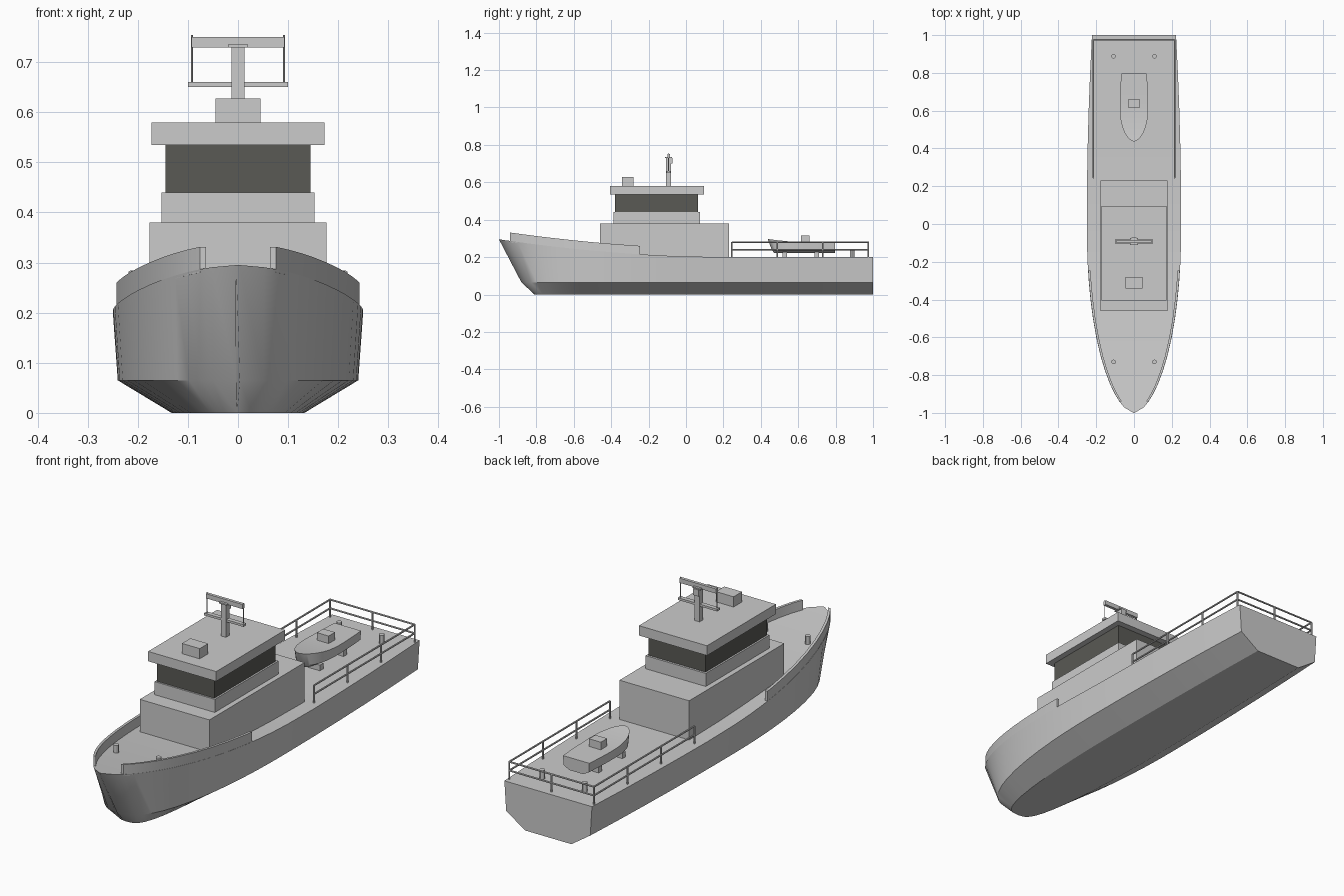
import bpy, bmesh, math
from mathutils import Vector

if "Cube" in bpy.data.objects:
    bpy.data.objects.remove(bpy.data.objects["Cube"])


def make(name, bm, smooth=False):
    bmesh.ops.recalc_face_normals(bm, faces=bm.faces)
    me = bpy.data.meshes.new(name)
    bm.to_mesh(me)
    bm.free()
    ob = bpy.data.objects.new(name, me)
    bpy.context.collection.objects.link(ob)
    if smooth:
        bpy.ops.object.select_all(action='DESELECT')
        ob.select_set(True)
        bpy.context.view_layer.objects.active = ob
        bpy.ops.object.shade_smooth_by_angle(angle=math.radians(30))
    return ob


def box(name, x, y, z):
    """Box from (min, max) pairs."""
    bm = bmesh.new()
    bmesh.ops.create_cube(bm, size=1)
    for v in bm.verts:
        v.co = [r[0] + (c + 0.5) * (r[1] - r[0]) for c, r in zip(v.co, (x, y, z))]
    return make(name, bm)


def rod(name, a, b, r, sides=8):
    a, b = Vector(a), Vector(b)
    bm = bmesh.new()
    bmesh.ops.create_cone(bm, cap_ends=True, segments=sides, radius1=r, radius2=r, depth=(b - a).length)
    bm.transform((b - a).to_track_quat('Z', 'Y').to_matrix().to_4x4())
    bmesh.ops.translate(bm, verts=bm.verts, vec=(a + b) / 2)
    return make(name, bm, True)


def loft(name, rings):
    """Skin closed rings and cap both ends."""
    bm = bmesh.new()
    vs = [[bm.verts.new(p) for p in ring] for ring in rings]
    n = len(vs[0])
    for r0, r1 in zip(vs, vs[1:]):
        for i in range(n):
            bm.faces.new((r0[i], r0[(i + 1) % n], r1[(i + 1) % n], r1[i]))
    bm.faces.new(vs[0])
    bm.faces.new(vs[-1])
    return make(name, bm, True)


def plan(t):
    """Relative half width, bow t=-1 to stern t=1."""
    if t > 0:
        return 1 - 0.11 * t * t
    return max(0.015, (1 - (-t) ** 2.2) ** 0.57)


def sheer(t):
    return max(0, (0.2 - t) / 1.2) ** 1.86


STATIONS = [-1, -.97, -.94, -.9, -.85, -.78, -.7, -.6, -.5, -.4, -.3, -.2, -.1, 0, .2, .4, .6, .8, 1]


def boat_body(name, yc, half_len, half_w, deck, rise, chine, keel):
    # each level: rake at the bow, width ratio, height
    rings = []
    for t in STATIONS:
        levels = [(0, 1, deck + rise * sheer(t)), (.12, .96, chine), (.19, .53, keel)]
        side = [(half_w * k * plan(t), yc + half_len * (t + rake * max(0, -t) ** 5), z)
                for rake, k, z in levels]
        rings.append(side + [(-x, y, z) for x, y, z in reversed(side)])
    return loft(name, rings)


# hull
boat_body("hull", 0, 1, .25, .2, .095, .065, 0)

# bow bulwarks
for s, label in ((1, "right"), (-1, "left")):
    rings = []
    for t in [t for t in STATIONS if -.95 < t < -.25] + [-.245]:
        w, z = .25 * plan(t) - .001, .2 + .095 * sheer(t)
        rings.append([(s * w, t, z - .006), (s * w, t, z + .045),
                      (s * (w - .012), t, z + .045), (s * (w - .012), t, z - .006)])
    loft("bulwark_" + label, rings)

# superstructure
box("deckhouse", (-.177, .177), (-.46, .23), (.19, .38))
box("bridge_base", (-.153, .153), (-.387, .075), (.38, .44))
windows = box("bridge_windows", (-.145, .145), (-.379, .065), (.44, .535))
glass = bpy.data.materials.new("dark_glass")
glass.diffuse_color = (.1, .1, .09, 1)
glass.use_nodes = True
glass.node_tree.nodes["Principled BSDF"].inputs["Base Color"].default_value = glass.diffuse_color
windows.data.materials.append(glass)
box("bridge_roof", (-.173, .173), (-.405, .095), (.535, .58))
box("roof_locker", (-.045, .045), (-.342, -.281), (.58, .627))

# mast and radar
my = -.093
box("mast", (-.013, .013), (my - .013, my + .013), (.58, .73))
box("radar_pedestal", (-.013, .013), (my, my + .022), (.70, .73))
box("mast_cap", (-.02, .02), (my - .018, my + .018), (.729, .735))
box("radar_bar", (-.093, .093), (my - .007, my + .007), (.729, .75))
box("mast_crossbar", (-.1, .1), (my - .01, my + .01), (.65, .66))
for s in (-1, 1):
    rod("antenna", (s * .092, my, .655), (s * .092, my, .754), .002)

# work boat on its cradles
boat_body("work_boat", .617, .18, .075, .28, .017, .238, .222)
box("work_boat_console", (-.03, .03), (.615, .661), (.275, .315))
for y in (.528, .7):
    box("boat_cradle", (-.055, .055), (y - .012, y + .012), (.195, .226))

# bollards
for s in (-1, 1):
    rod("stern_bollard", (s * .108, .888, .195), (s * .108, .888, .24), .012, 12)
    rod("bow_bollard", (s * .108, -.73, .245), (s * .108, -.73, .295), .012, 12)

# stern railing
X, Y0, Y1, R = .215, .245, .975, .004
for s in (-1, 1):
    for i in range(4):
        y = Y0 + (Y1 - Y0) * i / 3
        rod("rail_post", (s * X, y, .195), (s * X, y, .28), R)
rod("rail_post", (0, Y1, .195), (0, Y1, .28), R)
for z in (.24, .28):
    for s in (-1, 1):
        rod("side_rail", (s * X, Y0, z), (s * X, Y1, z), R)
    rod("stern_rail", (-X, Y1, z), (X, Y1, z), R)
